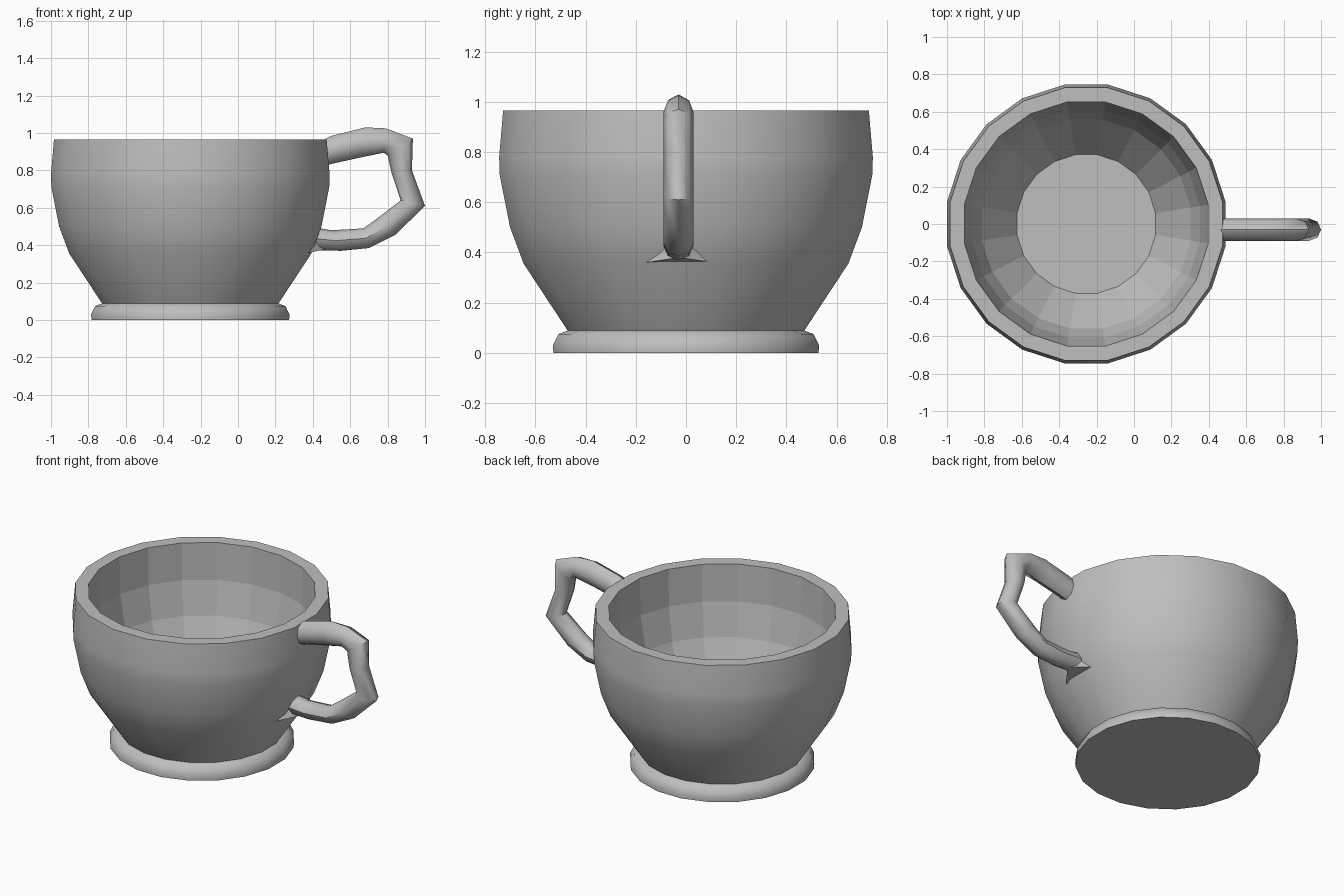
import bpy, bmesh, math
from mathutils import Vector

if "Cube" in bpy.data.objects:
    bpy.data.objects.remove(bpy.data.objects["Cube"])

CX = -0.255   # axis of the cup
SIDES = 20

grey = bpy.data.materials.new("plain grey")
grey.use_nodes = True
colour = (0.52, 0.52, 0.52, 1)
grey.diffuse_color = colour
grey.node_tree.nodes["Principled BSDF"].inputs["Base Color"].default_value = colour


def finish(name, bm, angle=28):
    bmesh.ops.recalc_face_normals(bm, faces=bm.faces)
    mesh = bpy.data.meshes.new(name)
    bm.to_mesh(mesh)
    bm.free()
    mesh.materials.append(grey)
    obj = bpy.data.objects.new(name, mesh)
    bpy.context.collection.objects.link(obj)
    bpy.ops.object.select_all(action="DESELECT")
    obj.select_set(True)
    bpy.context.view_layer.objects.active = obj
    bpy.ops.object.shade_smooth_by_angle(angle=math.radians(angle))
    return obj


def skin(bm, rings):
    """Bridge successive rings of vertices and cap both ends."""
    for a, b in zip(rings, rings[1:]):
        n = len(a)
        for i in range(n):
            j = (i + 1) % n
            bm.faces.new((a[i], a[j], b[j], b[i]))
    bm.faces.new(rings[0])
    bm.faces.new(rings[-1])


def lathe(name, profile, angle=28):
    bm = bmesh.new()
    rings = []
    for r, z in profile:
        ring = []
        for i in range(SIDES):
            t = 2 * math.pi * (i + 0.5) / SIDES
            ring.append(bm.verts.new((CX + r * math.cos(t), r * math.sin(t), z)))
        rings.append(ring)
    skin(bm, rings)
    return finish(name, bm, angle)


# Bowl: outer wall, rim, then the inner wall offset down to the floor
outer = [(0.475, 0.085), (0.655, 0.355), (0.71, 0.5), (0.752, 0.71), (0.754, 0.78), (0.738, 0.965)]
inner = [(0.66, 0.965), (0.655, 0.73), (0.615, 0.52), (0.565, 0.39), (0.375, 0.13)]
bowl = lathe("cup_bowl", outer + inner)
for face in bowl.data.polygons:      # interior is faceted
    c = face.center - Vector((CX, 0, 0))
    if face.normal.x * c.x + face.normal.y * c.y < 0:
        face.use_smooth = False

# Rounded foot ring with a flat base
lathe("foot", [(0.535, 0), (0.537, 0.03), (0.515, 0.075), (0.46, 0.095)], 50)

# Angular handle: matching outer and inner outline points (x, z)
outline = [
    ((0.42, 0.945), (0.42, 0.81)), ((0.5, 0.985), (0.5, 0.835)),
    ((0.68, 1.03), (0.66, 0.87)), ((0.79, 1.025), (0.78, 0.895)),
    ((0.935, 0.97), (0.80, 0.88)), ((0.93, 0.80), (0.82, 0.79)),
    ((1.0, 0.61), (0.87, 0.64)), ((0.84, 0.455), (0.74, 0.54)),
    ((0.70, 0.385), (0.67, 0.49)), ((0.55, 0.37), (0.5, 0.48)),
    ((0.38, 0.375), (0.38, 0.50)),
]
bm = bmesh.new()
rings = []
for (xo, zo), (xi, zi) in outline:
    mid = Vector(((xo + xi) / 2, -0.03, (zo + zi) / 2))
    half = Vector(((xo - xi) / 2, 0, (zo - zi) / 2))
    ring = []
    for i in range(8):
        t = math.pi * i / 4
        side = Vector((0, 0.06 * math.sin(t), 0))
        ring.append(bm.verts.new(mid + half * math.cos(t) + side))
    rings.append(ring)
skin(bm, rings)
finish("handle", bm, 46)

# Pointed flare where the handle meets the lower wall
bm = bmesh.new()
for p in ((0.375, -0.16, 0.36), (0.375, 0.11, 0.36), (0.42, -0.03, 0.51), (0.48, -0.03, 0.38)):
    bm.verts.new(p)
bmesh.ops.convex_hull(bm, input=bm.verts[:])
finish("handle_flare", bm)
